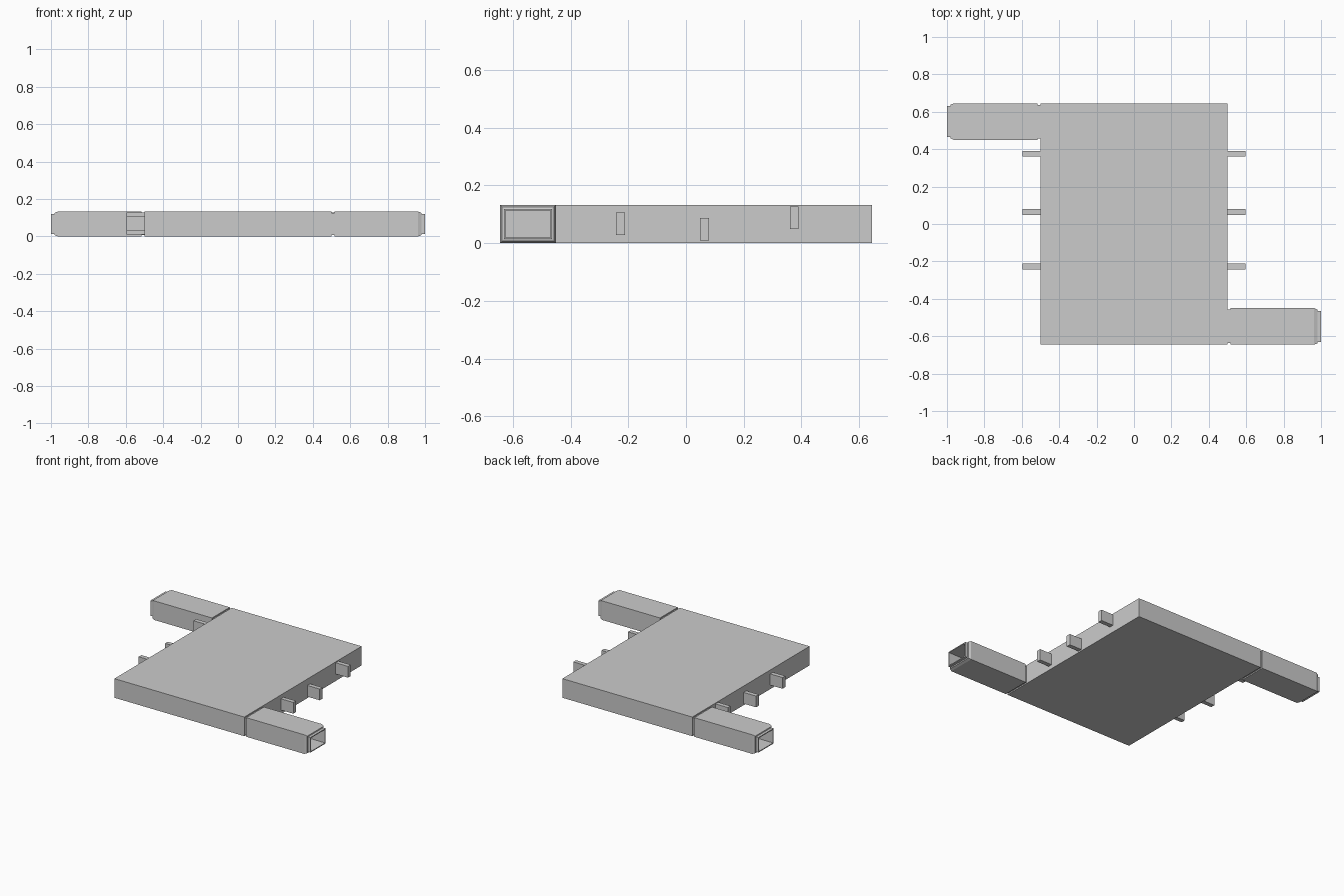
import bpy, bmesh
from math import pi
from mathutils import Matrix

if "Cube" in bpy.data.objects:
    bpy.data.objects.remove(bpy.data.objects["Cube"])

HALF_Y, HEIGHT = 0.645, 0.133


def add_object(name, bm):
    bmesh.ops.recalc_face_normals(bm, faces=bm.faces)
    mesh = bpy.data.meshes.new(name)
    bm.to_mesh(mesh)
    bm.free()
    obj = bpy.data.objects.new(name, mesh)
    bpy.context.collection.objects.link(obj)
    return obj


def box(name, x, y, z):
    bm = bmesh.new()
    bmesh.ops.create_cube(bm, size=1)
    for v in bm.verts:
        v.co = [r[0] + (c + 0.5) * (r[1] - r[0]) for c, r in zip(v.co, (x, y, z))]
    return add_object(name, bm)


def sleeve(name, angle):
    # Rectangular rings (x, inset): neck, barrel, stepped cuff, then hollow inside
    profile = [(0.5, 0.008), (0.515, 0.008), (0.515, 0), (0.963, 0),
               (0.98, 0.007), (0.982, 0.014), (1.0, 0.014),
               (1.0, 0.02), (0.54, 0.02)]
    y0, y1 = -HALF_Y, -0.45
    bm = bmesh.new()
    rings = []
    for x, i in profile:
        corners = [(y0 + i, i), (y1 - i, i), (y1 - i, HEIGHT - i), (y0 + i, HEIGHT - i)]
        rings.append([bm.verts.new((x, y, z)) for y, z in corners])
    for a, b in zip(rings, rings[1:]):
        for k in range(4):
            n = (k + 1) % 4
            bm.faces.new((a[k], a[n], b[n], b[k]))
    bm.faces.new(rings[0])
    bm.faces.new(rings[-1])
    bm.transform(Matrix.Rotation(angle, 4, 'Z'))
    return add_object(name, bm)


# Main slab
box("body_panel", (-0.5, 0.5), (-HALF_Y, HALF_Y), (0, HEIGHT))

# Hollow arms at diagonally opposite corners
sleeve("right_arm", 0)
sleeve("left_arm", pi)

# Small side tabs at staggered heights, matching on both sides
for n, (y, z) in enumerate([(-0.227, 0.028), (0.064, 0.01), (0.375, 0.049)], 1):
    for side, x in (("right", (0.5, 0.595)), ("left", (-0.595, -0.5))):
        box(f"{side}_tab_{n}", x, (y - 0.015, y + 0.015), (z, z + 0.078))
